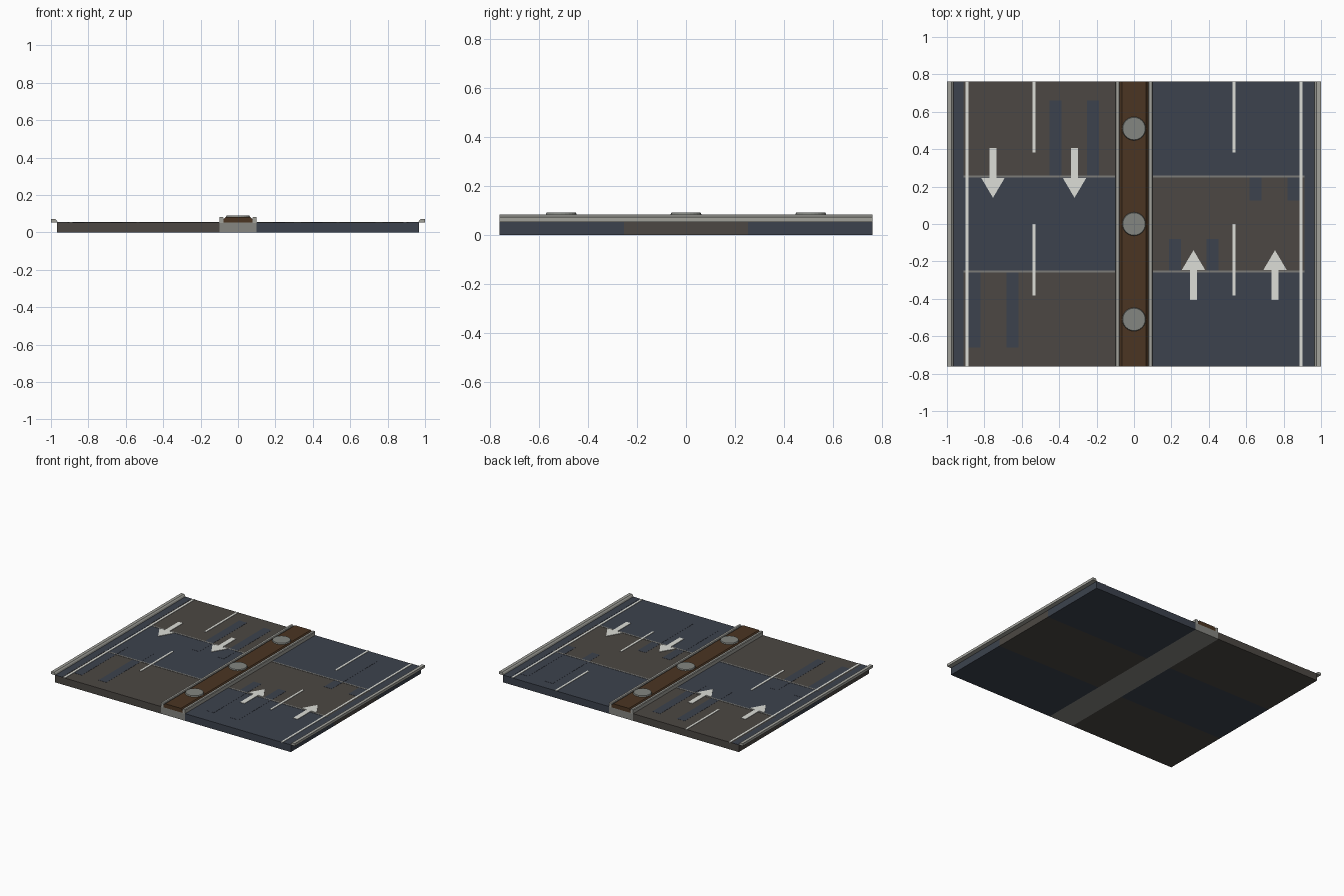
import bpy, bmesh
from math import pi

if "Cube" in bpy.data.objects:
    bpy.data.objects.remove(bpy.data.objects["Cube"])

def material(name, rgb):
    m = bpy.data.materials.new(name)
    m.diffuse_color = (*rgb, 1)
    m.use_nodes = True
    m.node_tree.nodes["Principled BSDF"].inputs["Base Color"].default_value = m.diffuse_color
    return m

BLUE = material("blue_asphalt", (0.045, 0.055, 0.075))
BROWN = material("brown_asphalt", (0.072, 0.064, 0.056))
PAINT = material("road_paint", (0.72, 0.73, 0.68))
KERB = material("concrete", (0.36, 0.36, 0.33))
BASE = material("median_concrete", (0.24, 0.24, 0.22))
JOINT = material("joint_filler", (0.20, 0.20, 0.19))
SOIL = material("soil", (0.07, 0.035, 0.016))
DISC = material("planter_disc", (0.23, 0.24, 0.22))

HALF, TOP = 0.762, 0.053

def finish(name, bm, mat):
    bmesh.ops.recalc_face_normals(bm, faces=bm.faces)
    me = bpy.data.meshes.new(name)
    bm.to_mesh(me)
    bm.free()
    me.materials.append(mat)
    ob = bpy.data.objects.new(name, me)
    bpy.context.collection.objects.link(ob)
    return ob

def extrude(name, pts, offset, mat):
    """Closed polygon of 3D points swept along an offset."""
    bm = bmesh.new()
    f = bm.faces.new([bm.verts.new(p) for p in pts])
    r = bmesh.ops.extrude_face_region(bm, geom=[f])
    vs = [g for g in r["geom"] if isinstance(g, bmesh.types.BMVert)]
    bmesh.ops.translate(bm, verts=vs, vec=offset)
    return finish(name, bm, mat)

def box(name, x0, x1, y0, y1, z0, z1, mat):
    pts = [(x0, y0, z0), (x1, y0, z0), (x1, y1, z0), (x0, y1, z0)]
    return extrude(name, pts, (0, 0, z1 - z0), mat)

def run(name, profile, mat):
    """XZ profile swept along the whole road."""
    return extrude(name, [(x, -HALF, z) for x, z in profile], (0, 2 * HALF, 0), mat)

def decal(name, x, w, y0, y1, h, mat):
    return box(name, x - w / 2, x + w / 2, y0, y1, TOP - 0.001, TOP + h, mat)

for s, side in ((-1, "left"), (1, "right")):
    # Carriageway slabs in alternating colours
    edges = [-HALF, -0.254, 0.254, HALF]
    for i in range(3):
        mat = BLUE if (i % 2 == 0) == (s > 0) else BROWN
        x0, x1 = sorted((s * 0.1, s * 0.967))
        box(f"{side}_slab_{i}", x0, x1, edges[i], edges[i + 1], 0, TOP, mat)
    # Shoulder strip, edge line, joints and lane dashes
    decal(f"{side}_shoulder", s * 0.939, 0.056, -HALF, HALF, 0.001, BLUE)
    decal(f"{side}_edge_line", s * 0.893, 0.015, -HALF, HALF, 0.003, PAINT)
    for y in (-0.254, 0.254):
        decal(f"{side}_joint", s * 0.507, 0.81, y - 0.006, y + 0.006, 0.002, JOINT)
    for y in (-0.381, 0.381):
        decal(f"{side}_lane_dash", s * 0.535, 0.015, y, y + 0.381, 0.003, PAINT)
    # Direction arrows
    for x in (0.318, 0.754):
        shape = [(-0.018, -0.405), (0.018, -0.405), (0.018, -0.245), (0.062, -0.245),
                 (0, -0.14), (-0.062, -0.245), (-0.018, -0.245)]
        extrude(f"{side}_arrow", [(s * (x + a), s * b, TOP - 0.001) for a, b in shape],
                (0, 0, 0.004), PAINT)
    # Outer kerb overhanging the slab edge
    run(f"{side}_kerb", [(s * 0.965, TOP), (s * 1.0, TOP), (s * 1.0, 0.072),
                         (s * 0.977, 0.072), (s * 0.969, 0.064)], KERB)
    # Median kerb
    run(f"{side}_median_kerb", [(s * 0.1, 0.05), (s * 0.1, 0.078), (s * 0.096, 0.083),
                                (s * 0.081, 0.083), (s * 0.077, 0.078), (s * 0.077, 0.05)], KERB)

# Wheel track patches: pairs of strips
for xs, y0, y1 in (((-0.42, -0.218), 0.1, 0.66), ((-0.852, -0.65), -0.66, -0.1),
                   ((0.65, 0.852), 0.125, 0.68), ((0.218, 0.42), -0.64, -0.08)):
    for x in xs:
        decal("wheel_track", x, 0.064, y0, y1, 0.001, BLUE)

# Median base, soil mound and discs
box("median_base", -0.1, 0.1, -HALF, HALF, 0, TOP, BASE)
run("median_soil", [(-0.077, 0.052), (0.077, 0.052), (0.077, 0.07), (0.065, 0.083),
                    (-0.065, 0.083), (-0.077, 0.07)], SOIL)
for y in (-0.51, 0, 0.51):
    bm = bmesh.new()
    bmesh.ops.create_cone(bm, cap_ends=True, segments=24, radius1=0.064, radius2=0.06, depth=0.01)
    bmesh.ops.translate(bm, verts=bm.verts, vec=(0, y, 0.086))
    finish("median_disc", bm, DISC)
